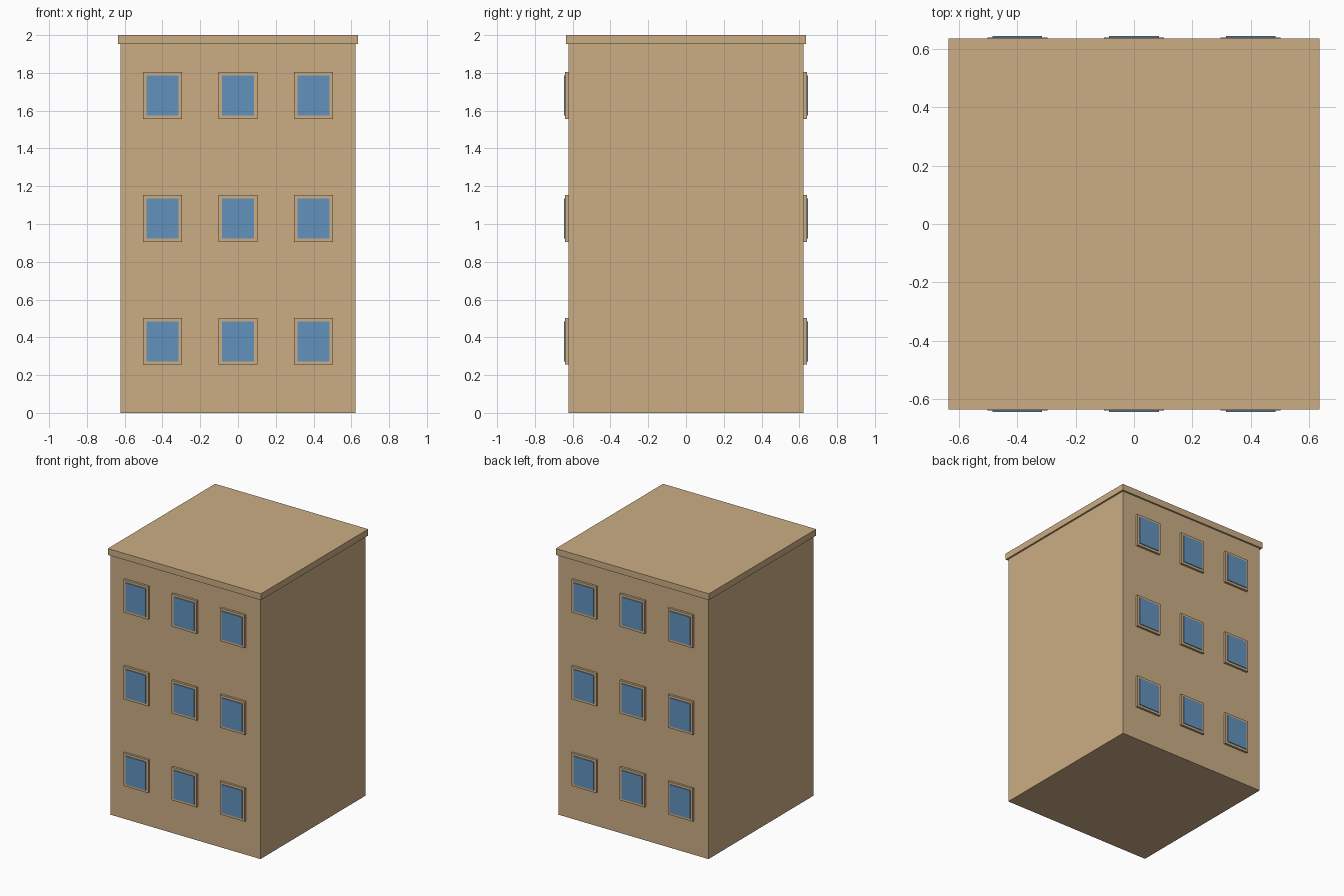
import bpy

cube = bpy.data.objects.get("Cube")
if cube:
    bpy.data.objects.remove(cube, do_unlink=True)


def make_material(name, rgb):
    mat = bpy.data.materials.new(name)
    mat.use_nodes = True
    mat.diffuse_color = (*rgb, 1)
    mat.node_tree.nodes["Principled BSDF"].inputs["Base Color"].default_value = (*rgb, 1)
    return mat


def box(name, center, size, mat):
    bpy.ops.mesh.primitive_cube_add(size=1, location=center)
    obj = bpy.context.object
    obj.name = name
    obj.scale = size
    bpy.ops.object.transform_apply(location=False, rotation=False, scale=True)
    obj.data.materials.append(mat)
    return obj


tan = make_material("tan wall", (0.60, 0.42, 0.235))
blue = make_material("blue glass", (0.122, 0.29, 0.51))

WALL = 0.623      # half width of the body
EAVE = 1.952      # underside of the roof slab

# Body and overhanging flat roof
box("building_body", (0, 0, EAVE / 2), (2 * WALL, 2 * WALL, EAVE), tan)
box("roof_slab", (0, 0, (EAVE + 2) / 2), (1.272, 1.272, 2 - EAVE), tan)

# Three floors of three windows on the front and back; glass stands proud of the frame
for side, sign in (("front", -1), ("back", 1)):
    for floor in range(3):
        z = 0.379 + 0.651 * floor
        for column in (-1, 0, 1):
            x = 0.4 * column
            label = f"{side}_{floor + 1}_{column + 2}"
            box(f"window_frame_{label}", (x, sign * 0.625, z), (0.206, 0.029, 0.248), tan)
            box(f"window_glass_{label}", (x, sign * 0.641, z), (0.17, 0.008, 0.212), blue)
